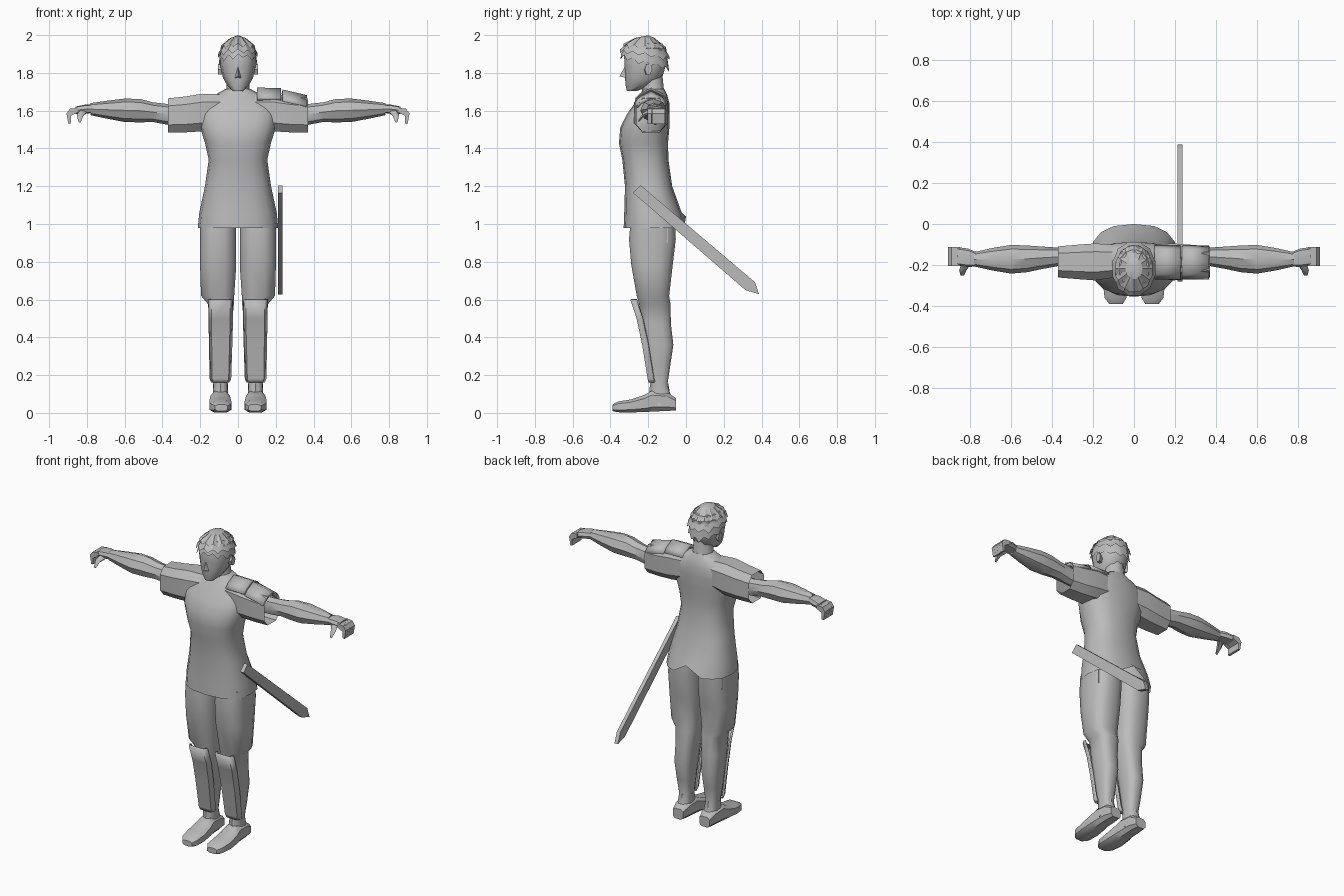
import bpy, bmesh, math, random
from mathutils import Vector

random.seed(4)
grey = bpy.data.materials.new("plain grey")
grey.diffuse_color = (0.5, 0.5, 0.5, 1)


def finish(name, bm, mirror=False, thick=0, angle=40):
    bmesh.ops.recalc_face_normals(bm, faces=bm.faces)
    me = bpy.data.meshes.new(name)
    bm.to_mesh(me)
    bm.free()
    me.materials.append(grey)
    ob = bpy.data.objects.new(name, me)
    bpy.context.collection.objects.link(ob)
    bpy.context.view_layer.objects.active = ob
    ob.select_set(True)
    bpy.ops.object.shade_smooth_by_angle(angle=math.radians(angle))
    ob.select_set(False)
    if mirror:
        ob.modifiers.new("mirror", 'MIRROR')
    if thick:
        ob.modifiers.new("thickness", 'SOLIDIFY').thickness = thick
    return ob


def place(axis, t, a, b):
    return {'x': (t, a, b), 'y': (a, t, b), 'z': (a, b, t)}[axis]


def loft(bm, axis, rings, n=12, power=2.0, caps=(True, True), turn=0.0):
    """Skin rounded sections; ring = (position, centre a, centre b, half a, half b)."""
    loops = []
    for t, ca, cb, ha, hb in rings:
        loop = []
        for i in range(n):
            th = math.tau * (i + turn) / n
            c, s = math.cos(th), math.sin(th)
            a = ca + ha * math.copysign(abs(c) ** (2 / power), c)
            b = cb + hb * math.copysign(abs(s) ** (2 / power), s)
            loop.append(bm.verts.new(place(axis, t, a, b)))
        loops.append(loop)
    for p, q in zip(loops, loops[1:]):
        for i in range(n):
            j = (i + 1) % n
            bm.faces.new((p[i], p[j], q[j], q[i]))
    if caps[0]:
        bm.faces.new(loops[0])
    if caps[1]:
        bm.faces.new(loops[-1])
    return loops


def prism(bm, axis, outline, t0, t1):
    """Extrude a flat outline between two positions on an axis."""
    p, q = ([bm.verts.new(place(axis, t, a, b)) for a, b in outline] for t in (t0, t1))
    bm.faces.new(p)
    bm.faces.new(q)
    for i in range(len(p)):
        j = (i + 1) % len(p)
        bm.faces.new((p[i], p[j], q[j], q[i]))


# Tunic body, open at the hem, with a slit at the back
bm = bmesh.new()
loops = loft(bm, 'z', [
    (0.98, 0, -0.165, 0.213, 0.165), (1.06, 0, -0.175, 0.205, 0.152),
    (1.20, 0, -0.198, 0.175, 0.125), (1.34, 0, -0.215, 0.155, 0.122),
    (1.43, 0, -0.225, 0.175, 0.130), (1.51, 0, -0.218, 0.20, 0.130),
    (1.58, 0, -0.200, 0.21, 0.113), (1.64, 0, -0.180, 0.19, 0.092),
    (1.685, 0, -0.172, 0.12, 0.072), (1.715, 0, -0.170, 0.065, 0.055)],
    n=16, power=2.5, caps=(False, True))
loops[0][4].co.z += 0.06
finish("tunic", bm)

# Short sleeves
bm = bmesh.new()
loft(bm, 'x', [(0.06, -0.18, 1.60, 0.08, 0.09), (0.19, -0.185, 1.59, 0.095, 0.105),
               (0.28, -0.185, 1.58, 0.088, 0.10), (0.37, -0.185, 1.575, 0.08, 0.095)],
     n=8, power=3, caps=(True, False), turn=0.5)
finish("sleeve", bm, mirror=True)

# Arms
bm = bmesh.new()
loft(bm, 'x', [(0.24, -0.165, 1.58, 0.05, 0.055), (0.37, -0.16, 1.58, 0.045, 0.055),
               (0.45, -0.165, 1.592, 0.055, 0.052), (0.52, -0.17, 1.60, 0.065, 0.062),
               (0.60, -0.172, 1.602, 0.07, 0.062), (0.69, -0.172, 1.605, 0.055, 0.048),
               (0.78, -0.172, 1.608, 0.035, 0.032)], n=8)
finish("arm", bm, mirror=True)

# Hands: palm, four curled fingers and a thumb
bm = bmesh.new()
loft(bm, 'x', [(0.77, -0.172, 1.61, 0.035, 0.022), (0.81, -0.165, 1.608, 0.045, 0.024),
               (0.86, -0.158, 1.602, 0.045, 0.02)], n=8, power=3)
for k in range(4):
    y = -0.193 + 0.0235 * k
    prism(bm, 'y', [(0.85, 1.615), (0.89, 1.61), (0.908, 1.585), (0.898, 1.53),
                    (0.885, 1.532), (0.885, 1.573), (0.85, 1.59)], y - 0.0115, y + 0.0115)
loft(bm, 'y', [(-0.185, 0.815, 1.60, 0.025, 0.016), (-0.225, 0.835, 1.578, 0.018, 0.014),
               (-0.252, 0.838, 1.545, 0.008, 0.008)], n=6)
finish("hand", bm, mirror=True)

# Ridged shoulder plates on one side
bm = bmesh.new()
for x0, x1, z0, z1 in ((0.10, 0.228, 1.722, 1.72), (0.236, 0.365, 1.712, 1.682)):
    rows = []
    for x, z in ((x0, z0), (x1, z1)):
        rows.append([bm.verts.new((x, y, z - d)) for y, d in
                     ((-0.27, 0.055), (-0.245, 0.03), (-0.185, 0), (-0.125, 0.03), (-0.105, 0.055))])
    for i in range(4):
        bm.faces.new((rows[0][i], rows[1][i], rows[1][i + 1], rows[0][i + 1]))
finish("shoulder_plate", bm, thick=0.02, angle=20)

# Trouser legs, ending in a step below the knee
bm = bmesh.new()
loft(bm, 'z', [(1.02, 0.105, -0.175, 0.098, 0.12), (0.92, 0.105, -0.178, 0.098, 0.127),
               (0.78, 0.105, -0.18, 0.098, 0.112), (0.62, 0.108, -0.175, 0.09, 0.088),
               (0.575, 0.09, -0.165, 0.07, 0.085), (0.47, 0.093, -0.158, 0.062, 0.08),
               (0.36, 0.095, -0.142, 0.057, 0.077), (0.25, 0.095, -0.142, 0.048, 0.06),
               (0.15, 0.093, -0.142, 0.038, 0.045), (0.08, 0.093, -0.135, 0.042, 0.06)],
     n=12, power=2.8, turn=0.5)
finish("leg", bm, mirror=True)

# Shoes
bm = bmesh.new()
loft(bm, 'y', [(-0.39, 0.088, 0.027, 0.035, 0.018), (-0.36, 0.09, 0.032, 0.056, 0.03),
               (-0.29, 0.093, 0.037, 0.062, 0.036), (-0.22, 0.094, 0.05, 0.058, 0.048),
               (-0.18, 0.094, 0.062, 0.052, 0.058), (-0.10, 0.094, 0.06, 0.05, 0.052),
               (-0.052, 0.094, 0.045, 0.038, 0.034)], n=8, power=3.2, turn=0.5)
loft(bm, 'z', [(0.04, 0.094, -0.14, 0.052, 0.075), (0.10, 0.093, -0.14, 0.04, 0.056),
               (0.155, 0.093, -0.142, 0.04, 0.048)], n=8)
finish("shoe", bm, mirror=True)

# Shin guards, bent around the shin
bm = bmesh.new()
rows = []
for z, y, x0, x1 in ((0.60, -0.295, 0.028, 0.158), (0.50, -0.262, 0.026, 0.156),
                     (0.36, -0.232, 0.03, 0.154), (0.18, -0.203, 0.036, 0.15),
                     (0.16, -0.198, 0.046, 0.142)):
    w = x1 - x0
    rows.append([bm.verts.new((x0 + w * f, y + d, z)) for f, d in
                 ((0, 0.03), (0.12, 0.0), (0.88, 0.0), (1, 0.03))])
for p, q in zip(rows, rows[1:]):
    for i in range(3):
        bm.faces.new((p[i], q[i], q[i + 1], p[i + 1]))
finish("shin_guard", bm, mirror=True, thick=0.012, angle=25)

# Scabbard hanging from the hip
bm = bmesh.new()
prism(bm, 'x', [(-0.28, 1.165), (-0.24, 1.205), (0.365, 0.692), (0.387, 0.628), (0.315, 0.65)],
      0.212, 0.236)
finish("scabbard", bm)

# Hip strap ends
bm = bmesh.new()
prism(bm, 'z', [(0.155, -0.115), (0.19, -0.115), (0.19, -0.095), (0.155, -0.095)], 0.90, 1.0)
finish("strap_end", bm, mirror=True)

# Neck
bm = bmesh.new()
loft(bm, 'z', [(1.66, 0, -0.17, 0.085, 0.07), (1.72, 0, -0.175, 0.06, 0.06),
               (1.82, 0, -0.185, 0.058, 0.06)], n=10)
finish("neck", bm)

# Head with a pointed chin
bm = bmesh.new()
loft(bm, 'z', [(1.705, 0, -0.285, 0.028, 0.028), (1.735, 0, -0.25, 0.058, 0.07),
               (1.775, 0, -0.225, 0.08, 0.098), (1.83, 0, -0.217, 0.092, 0.108),
               (1.90, 0, -0.215, 0.096, 0.113), (1.95, 0, -0.215, 0.075, 0.09)],
     n=12, power=2.3)
finish("head", bm)

# Nose wedge
bm = bmesh.new()
pts = [bm.verts.new(p) for p in ((0, -0.318, 1.845), (0, -0.352, 1.782),
                                 (0.02, -0.312, 1.772), (-0.02, -0.312, 1.772))]
for f in ((0, 1, 2), (0, 3, 1), (1, 3, 2), (0, 2, 3)):
    bm.faces.new([pts[i] for i in f])
finish("nose", bm)

# Ears
bm = bmesh.new()
loft(bm, 'x', [(0.08, -0.205, 1.815, 0.018, 0.026), (0.106, -0.198, 1.82, 0.02, 0.032)], n=6)
finish("ear", bm, mirror=True)

# Hair: overlapping tiers of jagged locks, lower at the nape
bm = bmesh.new()
n = 24
for top, low, r0, r1, drop in ((1.93, 1.865, 0.88, 0.98, 0.035), (1.955, 1.905, 0.72, 1.02, 0.02),
                               (1.985, 1.945, 0.40, 0.88, 0.01)):
    upper, lower = [], []
    for i in range(n):
        th = math.tau * i / n
        c, s = math.cos(th), math.sin(th)
        tip = (i % 2) * random.uniform(0.6, 1.2)
        r = r1 + 0.06 * tip
        upper.append(bm.verts.new((0.102 * r0 * c, -0.218 + 0.128 * r0 * s, top)))
        lower.append(bm.verts.new((0.102 * r * c, -0.218 + 0.128 * r * s,
                                   low - drop * s - 0.025 * tip)))
    for i in range(n):
        j = (i + 1) % n
        bm.faces.new((upper[i], upper[j], lower[j], lower[i]))
    peak = bm.verts.new((0, -0.20, top + 0.014))
    for i in range(n):
        bm.faces.new((upper[i], upper[(i + 1) % n], peak))
finish("hair", bm, angle=25)
